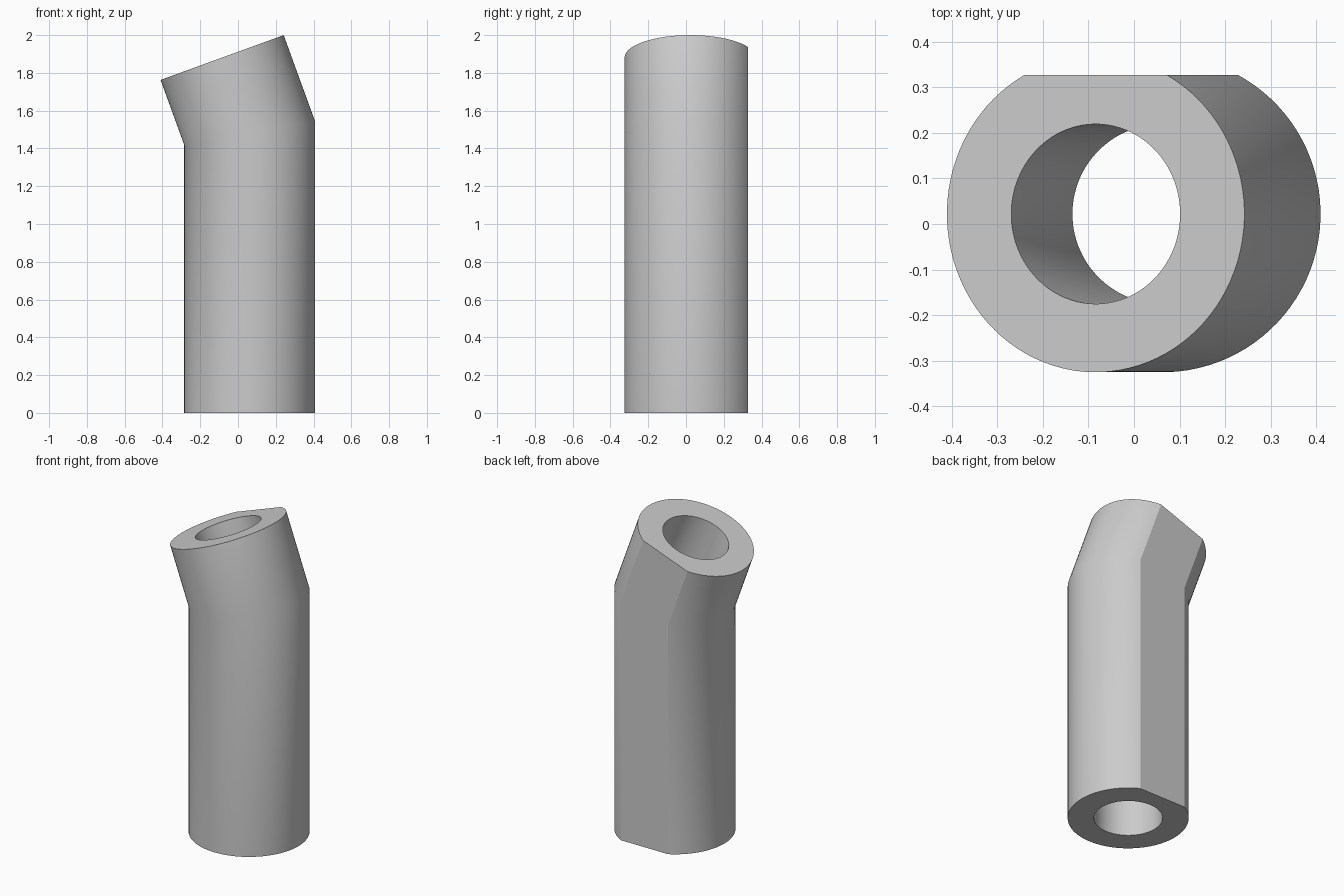
import bpy, bmesh
from math import sin, cos, tan, pi, acos, radians

cube = bpy.data.objects.get("Cube")
if cube:
    bpy.data.objects.remove(cube, do_unlink=True)

OUTER, BORE, FLAT = 0.347, 0.197, 0.305      # radii, and distance of the rear flat
CX, CY = 0.062, 0.022                        # axis of the straight section
BEND_Z, UPPER = 1.48, 0.427                  # bend height, length of the tilted section
TILT = radians(20)
ARC, CUT = 81, 15                            # segments on the round and on the flat

# Angles run along the rear flat first, then round the arc, hitting both corners
half = acos(FLAT / OUTER)
angles = [pi / 2 - half + 2 * half * i / CUT for i in range(CUT)]
angles += [pi / 2 + half + (2 * pi - 2 * half) * i / ARC for i in range(ARC)]


def outer_point(i, a):
    r = FLAT / sin(a) if i < CUT else OUTER
    return r * cos(a), r * sin(a)


outline = [outer_point(i, a) for i, a in enumerate(angles)]
bore = [(BORE * cos(a), BORE * sin(a)) for a in angles]


# Stations along the tube: level base, mitred bend, square-cut tilted top
def base(x, y):
    return CX + x, CY + y, 0


def bend(x, y):
    return CX + x, CY + y, BEND_Z + x * tan(TILT / 2)


def top(x, y):
    return (CX - UPPER * sin(TILT) + x * cos(TILT), CY + y,
            BEND_Z + UPPER * cos(TILT) + x * sin(TILT))


bm = bmesh.new()


def ring(station, section):
    return [bm.verts.new(station(x, y)) for x, y in section]


def bridge(a, b):
    n = len(a)
    for i in range(n):
        j = (i + 1) % n
        bm.faces.new((a[i], a[j], b[j], b[i]))


# Outer wall, top annulus, bore wall and bottom annulus as one closed skin
stations = (base, bend, top)
loops = [ring(s, outline) for s in stations]
loops += [ring(s, bore) for s in reversed(stations)]
for k, loop in enumerate(loops):
    bridge(loop, loops[(k + 1) % len(loops)])
bmesh.ops.recalc_face_normals(bm, faces=bm.faces)

mesh = bpy.data.meshes.new("bent_tube")
bm.to_mesh(mesh)
bm.free()
tube = bpy.data.objects.new("bent_tube", mesh)
bpy.context.collection.objects.link(tube)

# Single flat colour
grey = bpy.data.materials.new("plain_grey")
grey.use_nodes = True
colour = (0.6, 0.6, 0.6, 1)
grey.diffuse_color = colour
grey.node_tree.nodes["Principled BSDF"].inputs["Base Color"].default_value = colour
mesh.materials.append(grey)

# Smooth walls and bend, crisp rims and flat corners
bpy.context.view_layer.objects.active = tube
tube.select_set(True)
bpy.ops.object.shade_smooth_by_angle(angle=radians(25))
